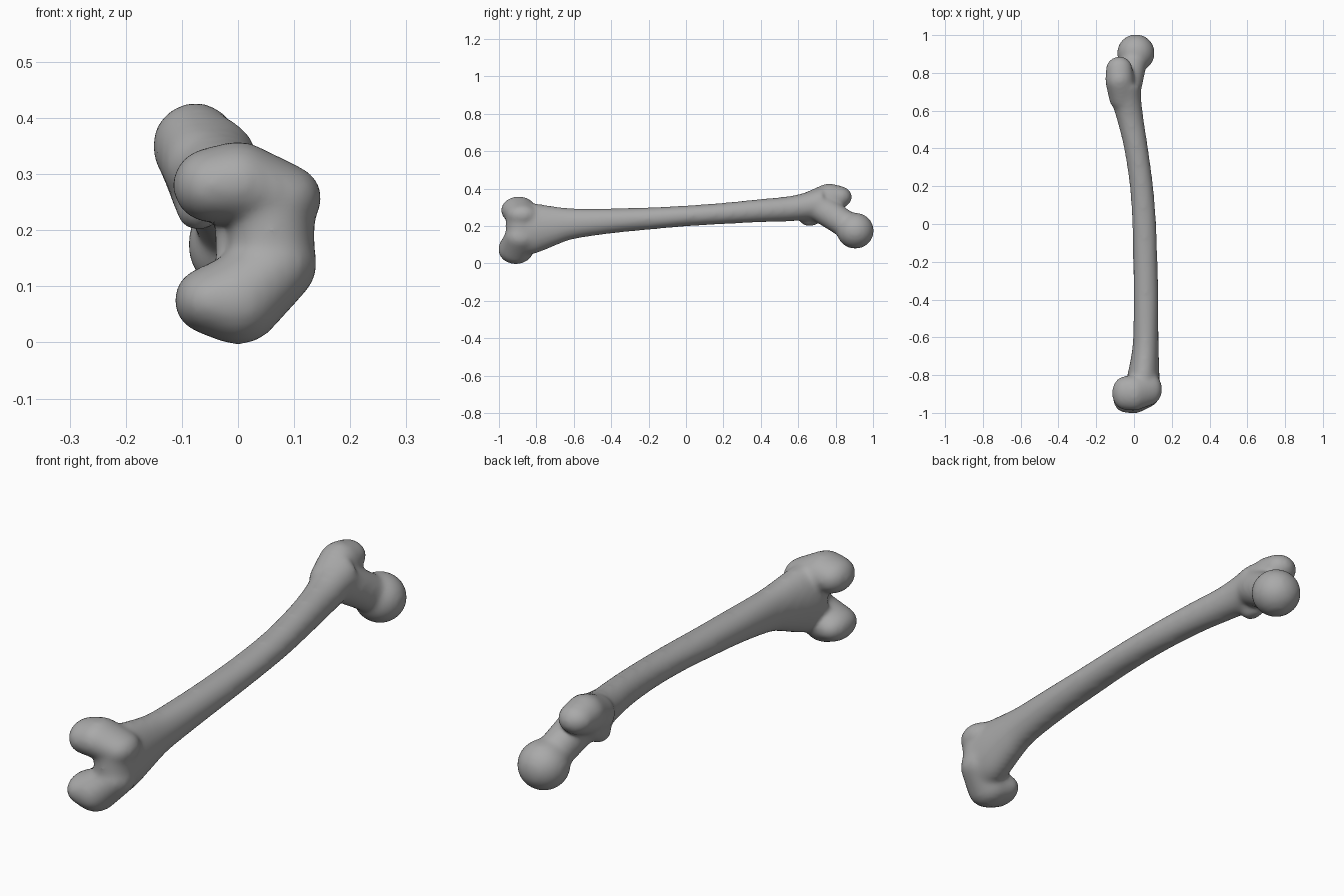
import bpy, bmesh, math
from mathutils import Vector, Matrix

cube = bpy.data.objects.get("Cube")
if cube:
    bpy.data.objects.remove(cube, do_unlink=True)

bone_grey = bpy.data.materials.new("bone_grey")
bone_grey.use_nodes = True
bone_grey.diffuse_color = (0.4, 0.4, 0.4, 1)
bone_grey.node_tree.nodes["Principled BSDF"].inputs["Base Color"].default_value = (0.4, 0.4, 0.4, 1)

bm = bmesh.new()


def blob(center, radii):
    """Ellipsoid lump, fused with the rest by the remesh."""
    m = Matrix.Translation(center) @ Matrix.Diagonal((*radii, 1))
    bmesh.ops.create_icosphere(bm, subdivisions=4, radius=1, matrix=m)


def chain(*balls, steps=8):
    """Ellipsoids swept from ball to ball; each is (center, radii)."""
    for (c0, r0), (c1, r1) in zip(balls, balls[1:]):
        for i in range(steps + 1):
            t = i / steps
            blob(Vector(c0).lerp(Vector(c1), t), Vector(r0).lerp(Vector(r1), t))


def catmull(p0, p1, p2, p3, t):
    return tuple(b + 0.5 * t * (c - a + t * (2 * a - 5 * b + 4 * c - d + t * (3 * (b - c) + d - a)))
                 for a, b, c, d in zip(p0, p1, p2, p3))


def loft(rows, sides=32, steps=5):
    """Tube along y through ellipses given as (y, left, right, bottom, top)."""
    ext = [rows[0]] + rows + [rows[-1]]
    fine = [catmull(*ext[k:k + 4], s / steps) for k in range(len(rows) - 1) for s in range(steps)]
    fine.append(rows[-1])
    rings = []
    for y, x0, x1, z0, z1 in fine:
        ring = []
        for i in range(sides):
            a = math.tau * i / sides
            ring.append(bm.verts.new(((x0 + x1) / 2 + (x1 - x0) / 2 * math.cos(a), y,
                                      (z0 + z1) / 2 + (z1 - z0) / 2 * math.sin(a))))
        rings.append(ring)
    for a, b in zip(rings, rings[1:]):
        for i in range(sides):
            j = (i + 1) % sides
            bm.faces.new((a[i], b[i], b[j], a[j]))
    bm.faces.new(rings[0])
    bm.faces.new(rings[-1][::-1])


# Shaft, bowed and flaring to both ends
loft([
    (-0.87, -0.04, 0.13, 0.05, 0.32),
    (-0.80, -0.03, 0.13, 0.06, 0.315),
    (-0.70, -0.01, 0.127, 0.10, 0.30),
    (-0.60, 0.0, 0.125, 0.135, 0.29),
    (-0.40, 0.002, 0.125, 0.165, 0.29),
    (-0.20, 0.0, 0.12, 0.185, 0.295),
    (0.0, -0.005, 0.113, 0.203, 0.305),
    (0.20, -0.018, 0.097, 0.215, 0.32),
    (0.40, -0.048, 0.07, 0.225, 0.34),
    (0.55, -0.085, 0.047, 0.23, 0.355),
    (0.65, -0.115, 0.035, 0.235, 0.378),
    (0.73, -0.13, 0.03, 0.24, 0.405),
])

# Upper condyle
chain(((-0.05, -0.895, 0.28), (0.062, 0.085, 0.062)),
      ((0.0, -0.895, 0.285), (0.07, 0.09, 0.069)),
      ((0.085, -0.875, 0.258), (0.06, 0.08, 0.055)))
# Lower condyle
chain(((-0.05, -0.905, 0.075), (0.06, 0.09, 0.056)),
      ((0.0, -0.91, 0.076), (0.075, 0.09, 0.076)),
      ((0.073, -0.885, 0.14), (0.064, 0.08, 0.065)))
# Bridge between the condyles
chain(((0.06, -0.88, 0.25), (0.072, 0.08, 0.06)),
      ((0.06, -0.88, 0.15), (0.072, 0.08, 0.06)))

# Greater trochanter
chain(((-0.06, 0.68, 0.315), (0.07, 0.08, 0.07)),
      ((-0.076, 0.765, 0.35), (0.072, 0.08, 0.073)),
      ((-0.078, 0.82, 0.355), (0.066, 0.063, 0.055)))
# Lesser trochanter with its crest
chain(((-0.07, 0.66, 0.236), (0.036, 0.05, 0.034)),
      ((-0.085, 0.74, 0.29), (0.04, 0.04, 0.04)))
# Neck and ball head
chain(((-0.035, 0.73, 0.29), (0.072, 0.08, 0.07)),
      ((0.0, 0.86, 0.205), (0.065, 0.065, 0.07)))
blob((0.01, 0.905, 0.175), (0.095, 0.095, 0.092))

bmesh.ops.recalc_face_normals(bm, faces=bm.faces)
mesh = bpy.data.meshes.new("thigh_bone")
bm.to_mesh(mesh)
bm.free()
mesh.materials.append(bone_grey)
bone = bpy.data.objects.new("thigh_bone", mesh)
bpy.context.collection.objects.link(bone)

# Fuse, soften the joins, and restore the size lost in softening
fuse = bone.modifiers.new("fuse", "REMESH")
fuse.mode = "VOXEL"
fuse.voxel_size = 0.01
fuse.use_smooth_shade = True
soften = bone.modifiers.new("soften", "SMOOTH")
soften.factor = 0.5
soften.iterations = 20
swell = bone.modifiers.new("swell", "DISPLACE")
swell.mid_level = 0
swell.strength = 0.005
